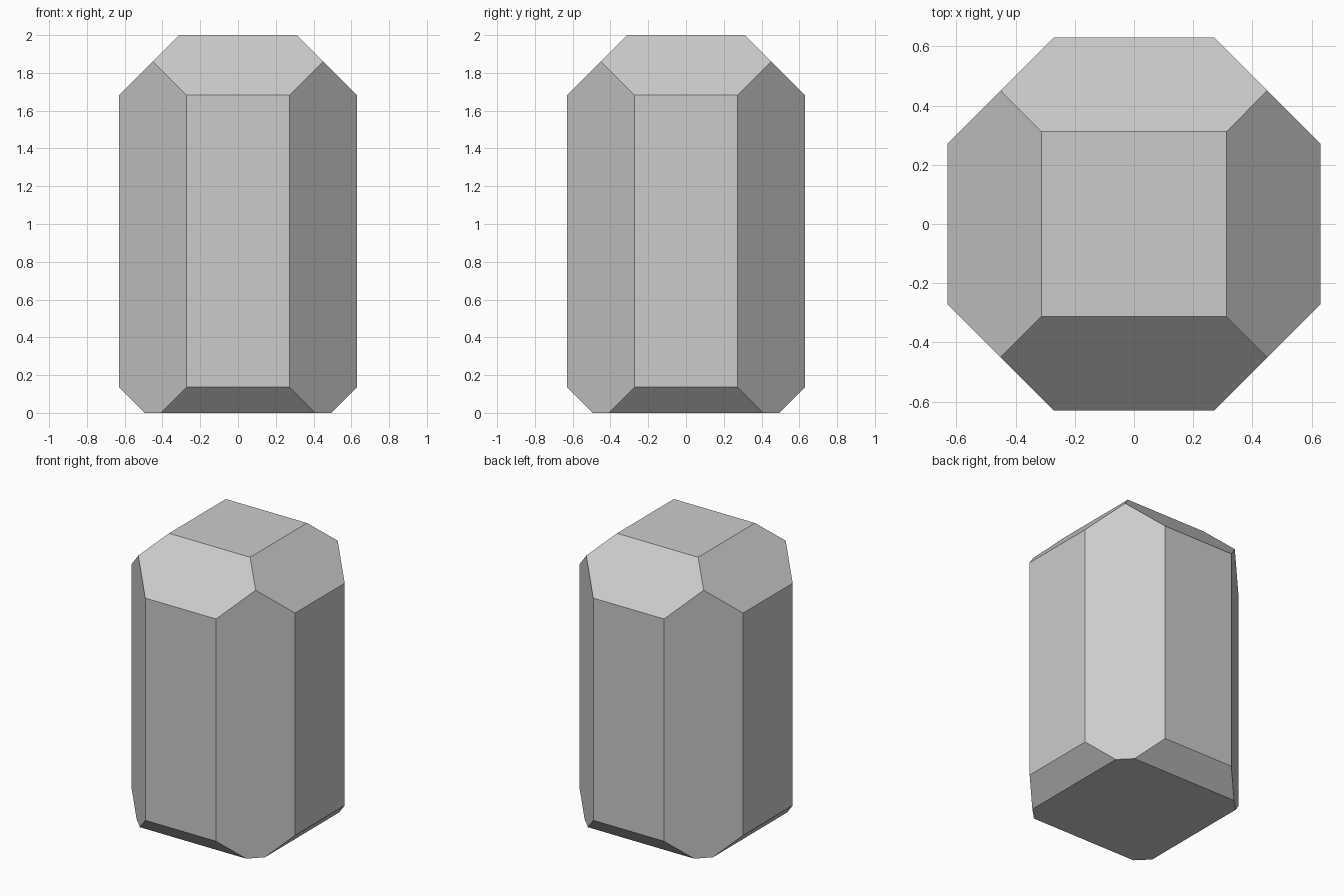
import bpy, bmesh
from mathutils import Vector

if "Cube" in bpy.data.objects:
    bpy.data.objects.remove(bpy.data.objects["Cube"])

HALF, HEIGHT = 0.63, 2.0
CORNER = 0.902       # |x| + |y| limit of the chamfered upright edges
TOP, BASE = 0.312, 0.493   # half widths of the top and bottom faces


def slice_off(bm, point, normal):
    """Cut away everything beyond a plane and cap the opening."""
    geom = bm.verts[:] + bm.edges[:] + bm.faces[:]
    cut = bmesh.ops.bisect_plane(bm, geom=geom, dist=1e-6, plane_co=point,
                                 plane_no=normal, clear_outer=True)
    edges = [e for e in cut["geom_cut"] if isinstance(e, bmesh.types.BMEdge)]
    bmesh.ops.contextual_create(bm, geom=edges)


# Upright block
bm = bmesh.new()
bmesh.ops.create_cube(bm, size=1)
bmesh.ops.scale(bm, vec=(2 * HALF, 2 * HALF, HEIGHT), verts=bm.verts)
bmesh.ops.translate(bm, vec=(0, 0, HEIGHT / 2), verts=bm.verts)

# Chamfered upright edges
for sx in (-1, 1):
    for sy in (-1, 1):
        slice_off(bm, Vector((sx, sy, 0)) * CORNER / 2, (sx, sy, 0))

# Sloping facets around the top and the base
for d in (Vector((1, 0, 0)), Vector((-1, 0, 0)), Vector((0, 1, 0)), Vector((0, -1, 0))):
    slice_off(bm, d * TOP + Vector((0, 0, HEIGHT)), d + Vector((0, 0, 1)))
    slice_off(bm, d * BASE, d - Vector((0, 0, 1)))

bmesh.ops.recalc_face_normals(bm, faces=bm.faces)
mesh = bpy.data.meshes.new("faceted_crystal")
bm.to_mesh(mesh)
bm.free()
bpy.context.collection.objects.link(bpy.data.objects.new("faceted_crystal", mesh))
